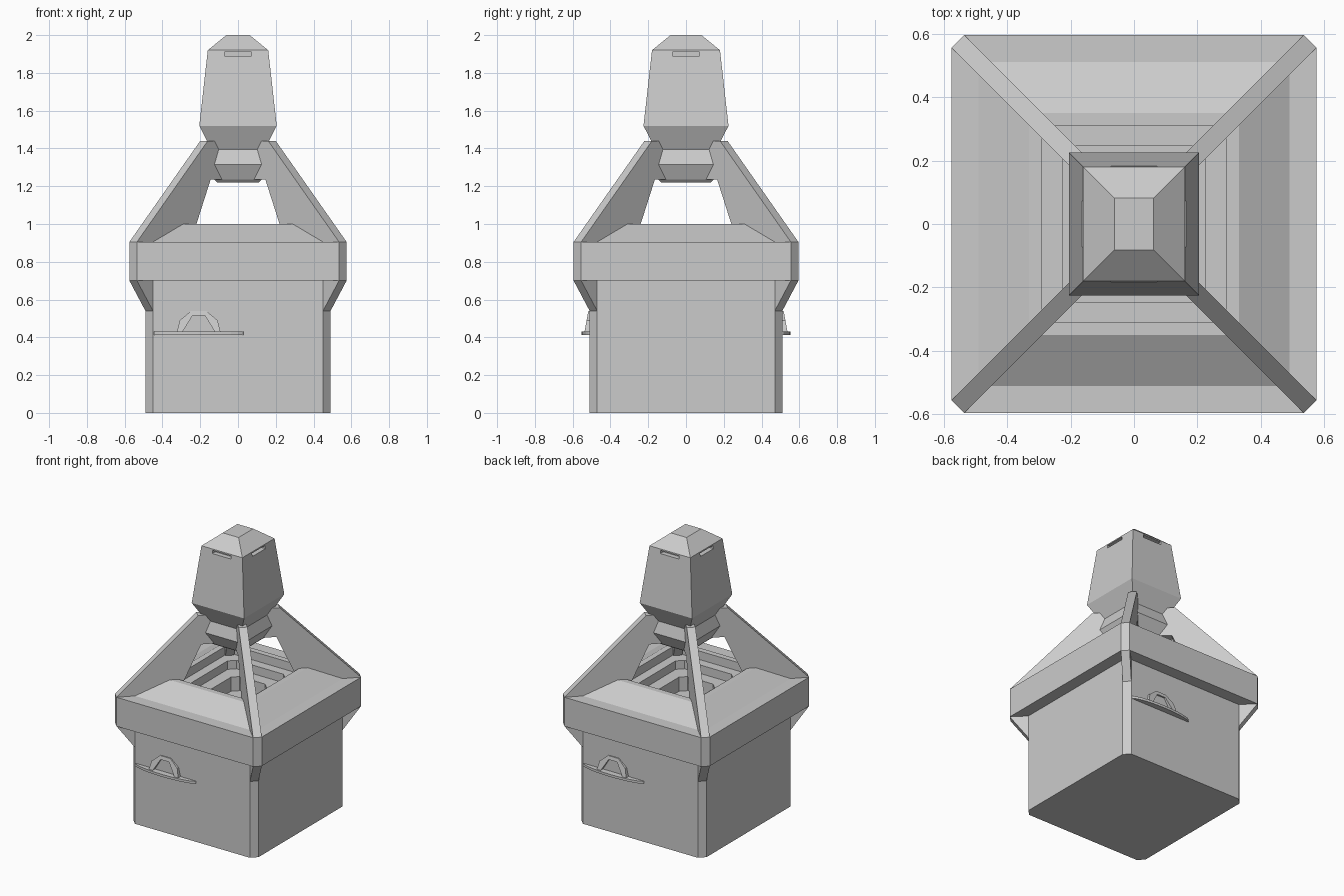
import bpy, bmesh
from math import pi, cos, sin
from mathutils import Matrix

if "Cube" in bpy.data.objects:
    bpy.data.objects.remove(bpy.data.objects["Cube"])


def finish(bm, name):
    bmesh.ops.recalc_face_normals(bm, faces=bm.faces)
    me = bpy.data.meshes.new(name)
    bm.to_mesh(me)
    bm.free()
    ob = bpy.data.objects.new(name, me)
    bpy.context.collection.objects.link(ob)
    return ob


def ring(h, z, c, dy=0.02):
    """Rectangle of half width h (half depth h + dy), optionally with cut corners."""
    x, y = h, h + dy
    if c == 0:
        return [(x, y, z), (-x, y, z), (-x, -y, z), (x, -y, z)]
    return [(x, y - c, z), (x - c, y, z), (c - x, y, z), (-x, y - c, z),
            (-x, c - y, z), (c - x, -y, z), (x - c, -y, z), (x, c - y, z)]


def loft(name, profile, c=0):
    """Stack rectangular rings (half width, z) and cap both ends."""
    bm = bmesh.new()
    rows = [[bm.verts.new(p) for p in ring(h, z, c)] for h, z in profile]
    n = len(rows[0])
    for a, b in zip(rows, rows[1:]):
        for i in range(n):
            bm.faces.new((a[i], a[(i + 1) % n], b[(i + 1) % n], b[i]))
    bm.faces.new(rows[0])
    bm.faces.new(rows[-1])
    return finish(bm, name)


def prism(name, front, back, turn=0):
    """Solid between two matching outlines, turned about z."""
    bm = bmesh.new()
    a = [bm.verts.new(p) for p in front]
    b = [bm.verts.new(p) for p in back]
    n = len(a)
    bm.faces.new(a)
    bm.faces.new(b)
    for i in range(n):
        bm.faces.new((a[i], a[(i + 1) % n], b[(i + 1) % n], b[i]))
    bm.transform(Matrix.Rotation(turn, 4, 'Z'))
    return finish(bm, name)


# Body, rim, sloped top and stepped opening in one stacked profile
loft("body", [(0.49, 0), (0.49, 0.70), (0.575, 0.70), (0.575, 0.905),
              (0.49, 0.905), (0.33, 1.0), (0.29, 1.0), (0.29, 0.94),
              (0.225, 0.94), (0.225, 0.88), (0.14, 0.88), (0.14, 0.78)], 0.04)

# Diagonal corner struts, with the bracket below the rim
STRUT = [(0.49, 0.54), (0.575, 0.70), (0.575, 0.905), (0.20, 1.44), (0.08, 1.44),
         (0.08, 1.235), (0.185, 1.235), (0.26, 1.0), (0.285, 0.93),
         (0.45, 0.85), (0.45, 0.54)]
for sx in (-1, 1):
    for sy in (-1, 1):
        prism("corner_strut",
              [(sx * (h - 0.04), sy * (h + 0.02), z) for h, z in STRUT],
              [(sx * h, sy * (h - 0.02), z) for h, z in STRUT])

# Chimney: ribbed neck, tapered hood and hipped cap
chimney = loft("chimney", [(0.11, 1.22), (0.125, 1.235), (0.165, 1.315), (0.142, 1.395),
                           (0.205, 1.52), (0.16, 1.92), (0.062, 2.0)])

# Narrow vent slits under the cap on all four sides
for x, y, w, d in ((0, 0.175, 0.145, 0.05), (0, -0.175, 0.145, 0.05),
                   (0.155, 0, 0.05, 0.145), (-0.155, 0, 0.05, 0.145)):
    bpy.ops.mesh.primitive_cube_add(size=1, location=(x, y, 1.9))
    cutter = bpy.context.object
    cutter.scale = (w, d, 0.022)
    cutter.hide_render = True
    mod = chimney.modifiers.new("vent", 'BOOLEAN')
    mod.operation, mod.object, mod.solver = 'DIFFERENCE', cutter, 'EXACT'
    bpy.context.view_layer.objects.active = chimney
    bpy.ops.object.modifier_apply(modifier=mod.name)
    bpy.data.objects.remove(cutter)

# Curved ledge and small arched frame, on the front and turned round on the back
CX = -0.208
ARCH = [(-0.115, 0.43), (-0.10, 0.49), (-0.04, 0.54), (0.04, 0.54), (0.10, 0.49), (0.115, 0.43),
        (0.085, 0.43), (0.033, 0.515), (-0.033, 0.515), (-0.085, 0.43)]
for side, turn in (("front", 0), ("back", pi)):
    arc = [(CX - 0.24 * cos(pi * i / 12), -0.505 - 0.047 * sin(pi * i / 12)) for i in range(13)]
    prism(side + "_ledge", [(x, y, 0.413) for x, y in arc],
          [(x, y, 0.43) for x, y in arc], turn)
    prism(side + "_arch",
          [(CX + x, -0.517 - 0.02 * (0.54 - z) / 0.11, z) for x, z in ARCH],
          [(CX + x, -0.50, z) for x, z in ARCH], turn)
